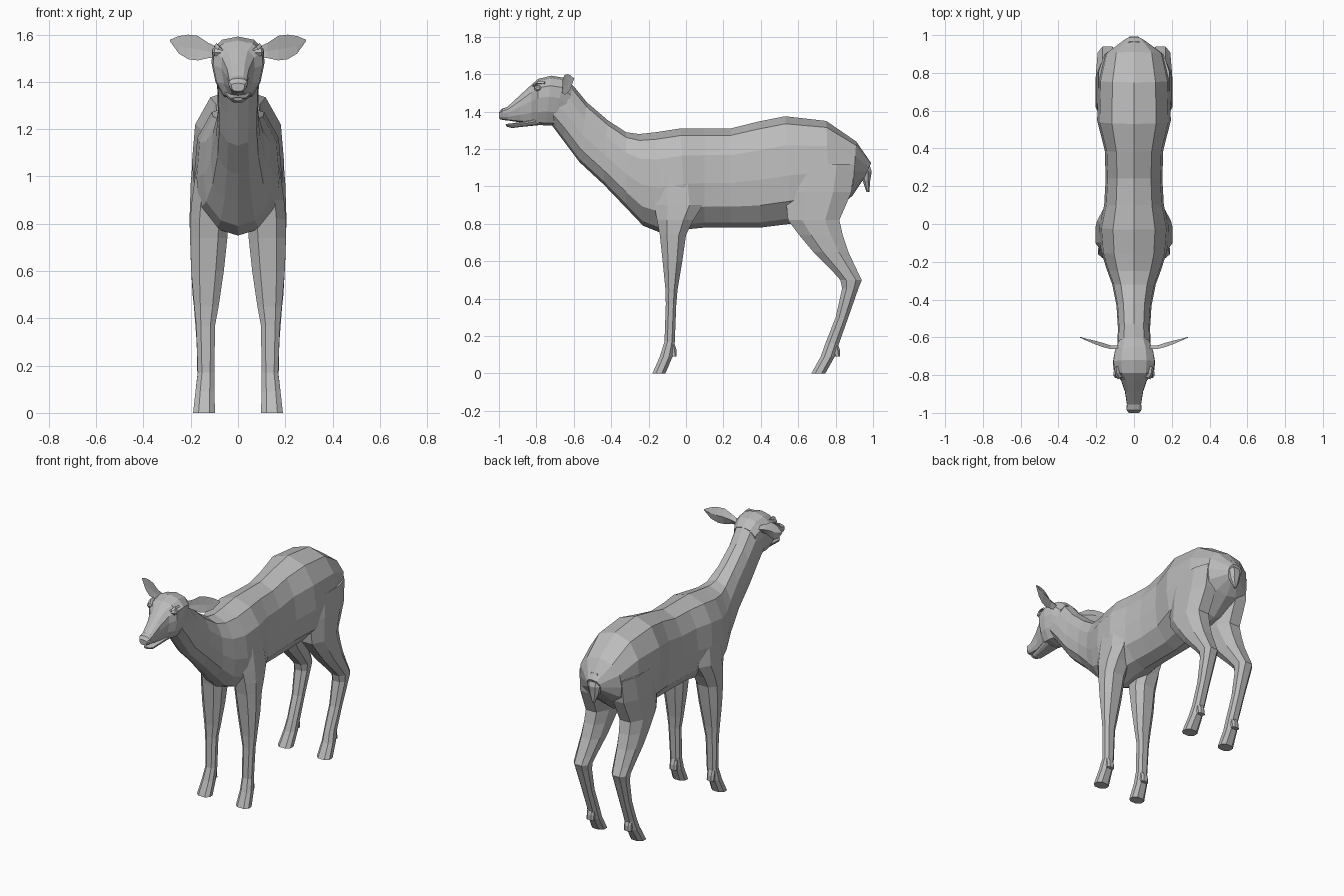
import bpy, bmesh, math
from mathutils import Vector

coat = bpy.data.materials.new("grey coat")
coat.diffuse_color = (0.5, 0.5, 0.5, 1)


def loft(name, rings):
    """Skin a list of closed rings and cap both ends."""
    bm = bmesh.new()
    loops = [[bm.verts.new(p) for p in r] for r in rings]
    n = len(loops[0])
    for a, b in zip(loops, loops[1:]):
        for i in range(n):
            j = (i + 1) % n
            bm.faces.new((a[i], a[j], b[j], b[i]))
    bm.faces.new(loops[0])
    bm.faces.new(loops[-1])
    bmesh.ops.recalc_face_normals(bm, faces=bm.faces)
    me = bpy.data.meshes.new(name)
    bm.to_mesh(me)
    bm.free()
    me.materials.append(coat)
    ob = bpy.data.objects.new(name, me)
    bpy.context.collection.objects.link(ob)
    return ob


def slice_ring(station, profile):
    """Symmetric ring from top point to bottom point; profile = (drop, width)."""
    yt, zt, yb, zb, w = station
    half = [(w * f, yt + (yb - yt) * t, zt + (zb - zt) * t) for t, f in profile]
    return half + [(-x, y, z) for x, y, z in half[-2:0:-1]]


def leg_ring(s, z, y0, y1, x0, x1):
    """Eight-sided horizontal ring inside a rectangle."""
    cx, cy, rx, ry = (x0 + x1) / 2, (y0 + y1) / 2, (x1 - x0) / 2, (y1 - y0) / 2
    pts = [(1, .45), (.5, 1), (-.5, 1), (-1, .45), (-1, -.45), (-.5, -1), (.5, -1), (1, -.45)]
    return [(s * (cx + rx * a), cy + ry * b, z) for a, b in pts]


# Trunk and neck: top y, top z, bottom y, bottom z, half width
TRUNK = [(0, 0), (.07, .6), (.27, .93), (.55, 1), (.79, .93), (.95, .5), (1, 0)]
trunk = [
    (.99, 1.125, .95, 1.04, .05), (.91, 1.24, .89, .95, .155),
    (.75, 1.35, .77, .85, .19), (.53, 1.375, .56, .80, .195),
    (.38, 1.345, .40, .78, .155), (.24, 1.31, .24, .78, .15),
    (.10, 1.31, .10, .78, .158), (-.03, 1.31, .0, .77, .185),
    (-.16, 1.29, -.13, .75, .175), (-.25, 1.28, -.23, .79, .145),
    (-.32, 1.29, -.32, .885, .115), (-.42, 1.355, -.44, 1.01, .093),
    (-.53, 1.45, -.57, 1.13, .085), (-.60, 1.535, -.66, 1.25, .088),
    (-.66, 1.57, -.72, 1.33, .09)]
loft("body_and_neck", [slice_ring(s, TRUNK) for s in trunk])

# Head and muzzle
HEAD = [(0, 0), (.05, .6), (.2, .97), (.42, 1), (.72, .85), (.95, .55), (1, 0)]
head = [
    (-.60, 1.535, -.67, 1.29, .08), (-.65, 1.58, -.71, 1.325, .102),
    (-.72, 1.592, -.75, 1.325, .112), (-.79, 1.575, -.79, 1.33, .105),
    (-.825, 1.545, -.825, 1.335, .07), (-.89, 1.485, -.885, 1.342, .048),
    (-.955, 1.425, -.95, 1.352, .038), (-.985, 1.415, -.98, 1.355, .04),
    (-1.0, 1.395, -.998, 1.36, .028)]
loft("head", [slice_ring(s, HEAD) for s in head])

# Lower jaw, slightly parted from the muzzle
jaw = [(-.78, 1.37, -.78, 1.328, .06), (-.88, 1.345, -.88, 1.318, .042),
       (-.94, 1.336, -.93, 1.312, .034), (-.965, 1.334, -.96, 1.32, .02)]
loft("lower_jaw", [slice_ring(s, HEAD) for s in jaw])

# Tail
tail = [(1.16, .88, .965, .05), (1.08, .925, .993, .045),
        (1.03, .945, .985, .034), (.97, .965, .98, .008)]
loft("tail", [leg_ring(1, z, a, b, -w, w) for z, a, b, w in tail])

# Leg rings: z, front y, rear y, inner x, outer x
front_leg = [
    (1.05, -.16, .07, .06, .175), (.90, -.17, .09, .04, .195),
    (.82, -.155, .04, .04, .203), (.74, -.14, .0, .045, .203),
    (.60, -.125, -.02, .06, .198), (.45, -.11, -.045, .082, .185),
    (.37, -.108, -.052, .097, .177), (.17, -.115, -.06, .1, .17),
    (.09, -.14, -.072, .1, .18), (0, -.18, -.11, .097, .19)]
hind_leg = [
    (1.12, .56, .90, .06, .188), (.97, .53, .885, .04, .2),
    (.82, .545, .82, .045, .205), (.74, .605, .838, .055, .203),
    (.65, .68, .868, .065, .2), (.55, .78, .915, .08, .195),
    (.50, .825, .94, .088, .192), (.455, .835, .922, .092, .187),
    (.30, .80, .868, .1, .175), (.16, .745, .818, .1, .172),
    (.09, .72, .795, .1, .18), (0, .67, .745, .097, .19)]

# Ear rings: x, y, middle z, half height, half thickness
ear = [(.085, -.66, 1.525, .022, .016), (.125, -.662, 1.533, .032, .02),
       (.17, -.65, 1.543, .052, .022), (.21, -.635, 1.548, .052, .018),
       (.25, -.618, 1.557, .037, .01), (.287, -.6, 1.575, .004, .003)]

for s, side in ((-1, "left"), (1, "right")):
    loft("front_leg_" + side, [leg_ring(s, *r) for r in front_leg])
    loft("hind_leg_" + side, [leg_ring(s, *r) for r in hind_leg])
    # Dewclaws behind each foot
    for name, y in (("front", -.058), ("hind", .815)):
        loft(name + "_dewclaw_" + side, [leg_ring(s, z, y + a, y + b, .112, .163) for z, a, b in
             ((.16, -.03, -.004), (.125, -.035, .008), (.09, -.02, .008))])
    # Leaf-shaped ears, hollowed on the front face
    loft("ear_" + side, [[(s * x, y, z + h), (s * x, y + t, z + h * .1),
                          (s * x, y, z - h), (s * x, y + t * .25 - .002, z - h * .1)]
                         for x, y, z, h, t in ear])
    # Eye and brow ridge
    loft("eye_" + side, [[(s * (.094 + d), -.792 + .022 * r * math.cos(k * math.pi / 3),
                           1.525 + .018 * r * math.sin(k * math.pi / 3)) for k in range(6)]
                         for d, r in ((-.02, 1), (.006, 1), (.014, .5))])
    loft("brow_" + side, [[(s * (x + a), y + b, z + c) for a, b, c in
                           ((0, 0, .008), (.008, -.008, -.004), (-.02, .006, -.008))]
                          for x, y, z in ((.095, -.755, 1.552), (.092, -.79, 1.556), (.078, -.815, 1.54))])
